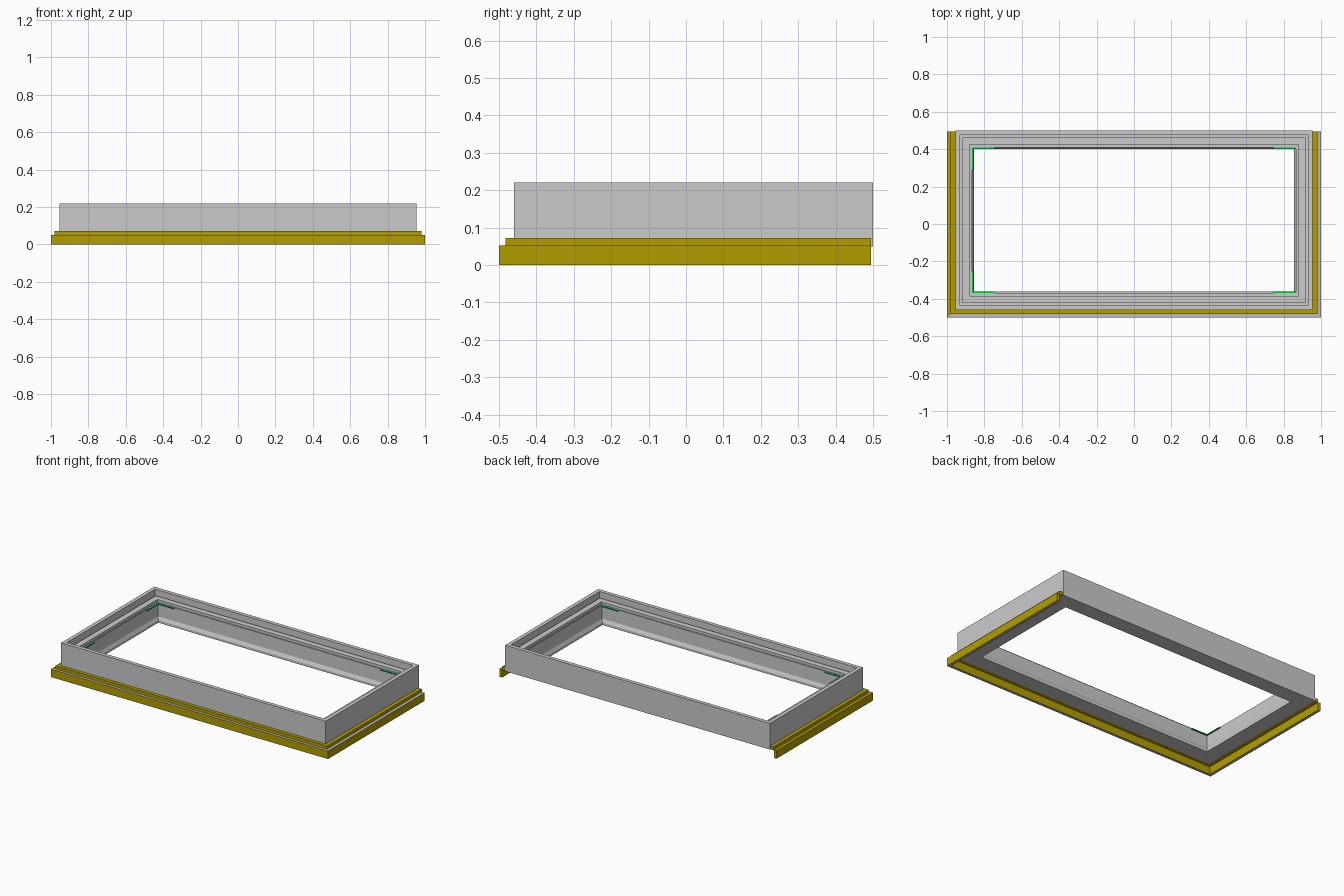
import bpy, bmesh

if "Cube" in bpy.data.objects:
    bpy.data.objects.remove(bpy.data.objects["Cube"])

HX, Y0, Y1 = 0.955, -0.46, 0.50   # outer rectangle of the main frame


def material(name, rgb):
    m = bpy.data.materials.new(name)
    m.diffuse_color = (*rgb, 1)
    m.use_nodes = True
    m.node_tree.nodes["Principled BSDF"].inputs["Base Color"].default_value = m.diffuse_color
    return m


def finish(name, bm, mats=()):
    bmesh.ops.recalc_face_normals(bm, faces=bm.faces)
    me = bpy.data.meshes.new(name)
    bm.to_mesh(me)
    bm.free()
    for m in mats:
        me.materials.append(m)
    ob = bpy.data.objects.new(name, me)
    bpy.context.collection.objects.link(ob)
    return ob


def sweep(profile, corners, closed):
    """Sweep (inset, z) points through mitred corners; each corner maps inset -> (x, y)."""
    bm = bmesh.new()
    rings = [[bm.verts.new((*c(d), z)) for d, z in profile] for c in corners]
    n = len(profile)
    pairs = list(zip(rings, rings[1:]))
    if closed:
        pairs.append((rings[-1], rings[0]))
    for a, b in pairs:
        for i in range(n):
            j = (i + 1) % n
            bm.faces.new((a[i], a[j], b[j], b[i]))
    if not closed:
        bm.faces.new(rings[0])
        bm.faces.new(rings[-1])
    return bm


yellow = material("yellow", (0.45, 0.34, 0.0))
grey = material("grey", (0.5, 0.5, 0.5))
green = material("green", (0.0, 0.6, 0.05))

# main frame: stepped inner section with gasket grooves and a sloped lower lip
section = [(0, .05), (0, .22), (.025, .22), (.025, .175), (.037, .175),
           (.037, .185), (.075, .185), (.075, .165), (.082, .165), (.082, .172),
           (.09, .172), (.09, .085), (.1, .065), (.1, .05)]
corners = [lambda d: (HX - d, Y1 - d), lambda d: (HX - d, Y0 + d),
           lambda d: (-HX + d, Y0 + d), lambda d: (-HX + d, Y1 - d)]
finish("main_frame", sweep(section, corners, True))

# trim on three sides: ledge against the frame and a flange hanging down
section = [(0, .05), (0, .072), (-.025, .072), (-.025, .052),
           (-.045, .052), (-.045, 0), (-.026, 0), (-.026, .05)]
corners = [lambda d: (HX - d, .495), lambda d: (HX - d, Y0 + min(d, 0) * .04 / .045),
           lambda d: (-HX + d, Y0 + min(d, 0) * .04 / .045), lambda d: (-HX + d, .495)]
bm = sweep(section, corners, False)
# bare grey top and bottom edges of the flange
for f in bm.faces:
    c = f.calc_center_median()
    zs = [v.co.z for v in f.verts]
    flat = max(zs) - min(zs) < 1e-4
    outside = abs(c.x) > .981 or c.y < -.482
    if flat and outside and (c.z < .01 or c.x > -.9):
        f.material_index = 1
finish("edge_trim", bm, (yellow, grey))

# small green strips at the corners of the opening
def strip(name, x0, x1, y0, y1):
    bm = bmesh.new()
    bmesh.ops.create_cube(bm, size=1)
    for v in bm.verts:
        v.co = (x0 if v.co.x < 0 else x1, y0 if v.co.y < 0 else y1,
                .165 if v.co.z < 0 else .171)
    finish(name, bm, (green,))


IX, IY0, IY1 = HX - .09, Y0 + .09, Y1 - .09
for s, side in ((-1, "left"), (1, "right")):
    xa, xb = sorted((s * IX, s * (IX - .12)))
    strip(side + "_back_strip", xa, xb, IY1 - .008, IY1)
    strip(side + "_front_strip", xa, xb, IY0, IY0 + .008)
strip("left_side_back_strip", -IX, -IX + .008, IY1 - .12, IY1 - .008)
strip("left_side_front_strip", -IX, -IX + .008, IY0 + .008, IY0 + .12)
